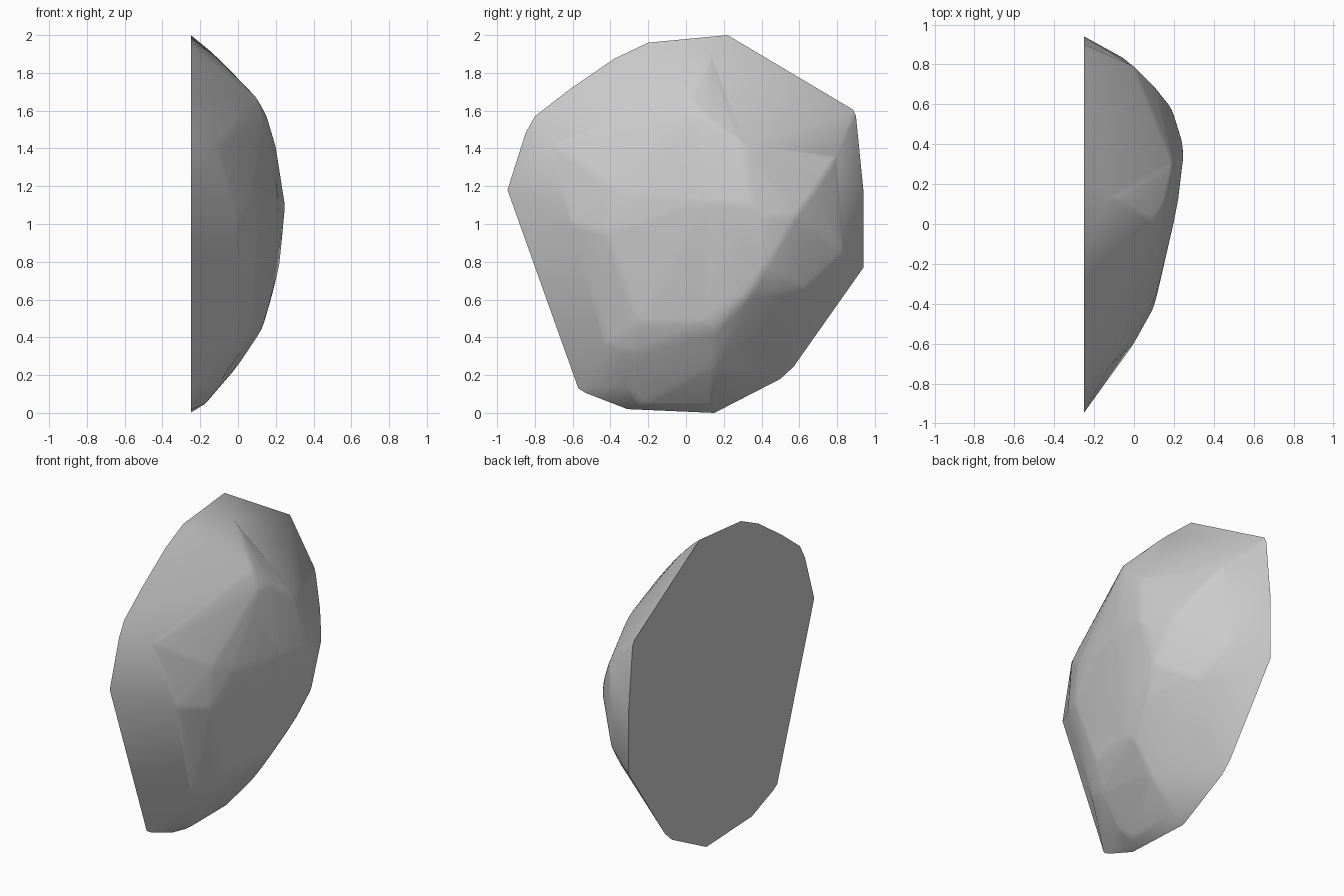
import bpy
import bmesh

BACK_X = -0.25

# Outline of the flat back (y, z)
rim = [(0.22, 2.0), (-0.2, 1.96), (-0.38, 1.875), (-0.62, 1.71), (-0.8, 1.57),
       (-0.85, 1.48), (-0.945, 1.18), (-0.57, 0.13), (-0.53, 0.105), (-0.31, 0.02),
       (0.15, 0.0), (0.5, 0.18), (0.57, 0.245), (0.94, 0.77), (0.94, 1.17),
       (0.9, 1.57), (0.885, 1.605)]

# Corners of the chipped, bulging front (x, y, z)
bulge = [
    # crown and upper ridge
    (0.25, 0.35, 1.1), (0.22, 0.1, 1.12), (0.2, 0.3, 1.42), (0.155, 0.1, 1.57),
    (0.1, 0.02, 1.67), (0.14, 0.0, 1.56), (-0.1, 0.13, 1.88),
    # ridge running to the right corner
    (0.24, 0.42, 1.04), (0.19, 0.58, 1.04), (0.11, 0.68, 1.18), (0.0, 0.79, 1.35),
    # lower right facets
    (0.18, 0.33, 0.62), (0.22, 0.43, 0.78), (0.04, 0.63, 0.66), (-0.05, 0.83, 0.85),
    # left shoulder
    (0.14, -0.25, 1.15), (0.09, -0.4, 1.2), (0.0, -0.6, 1.0), (-0.11, -0.75, 1.1),
    (0.1, -0.42, 0.95), (-0.11, -0.7, 1.42),
    # bottom chips
    (0.14, 0.1, 0.48), (0.12, 0.15, 0.43), (0.08, -0.25, 0.48), (0.01, -0.28, 0.32),
    (-0.03, -0.42, 0.36), (0.0, 0.15, 0.25), (-0.12, -0.3, 0.14), (-0.18, -0.24, 0.04),
    (-0.18, 0.14, 0.04)]

# Rock: one convex shell around the rim and bulge
bm = bmesh.new()
for y, z in rim:
    bm.verts.new((BACK_X, y, z))
for p in bulge:
    bm.verts.new(p)
bmesh.ops.convex_hull(bm, input=bm.verts[:])
bmesh.ops.delete(bm, geom=[v for v in bm.verts if not v.link_faces], context='VERTS')
bmesh.ops.dissolve_limit(bm, angle_limit=0.01, verts=bm.verts[:], edges=bm.edges[:])
bmesh.ops.recalc_face_normals(bm, faces=bm.faces[:])

# Soften the facet edges of the bulge, keeping the silhouette corners of the back crisp
soft = [e for e in bm.edges if all(v.co.x > BACK_X + 0.01 for v in e.verts)]
bmesh.ops.bevel(bm, geom=soft, offset=0.02, segments=2, profile=0.5,
                affect='EDGES', clamp_overlap=True)

mesh = bpy.data.meshes.new("half_rock")
bm.to_mesh(mesh)
bm.free()
rock = bpy.data.objects.new("half_rock", mesh)
bpy.context.collection.objects.link(rock)

# Smooth shading with a crisp back edge
bpy.context.view_layer.objects.active = rock
rock.select_set(True)
bpy.ops.object.shade_smooth_by_angle(angle=0.6)
